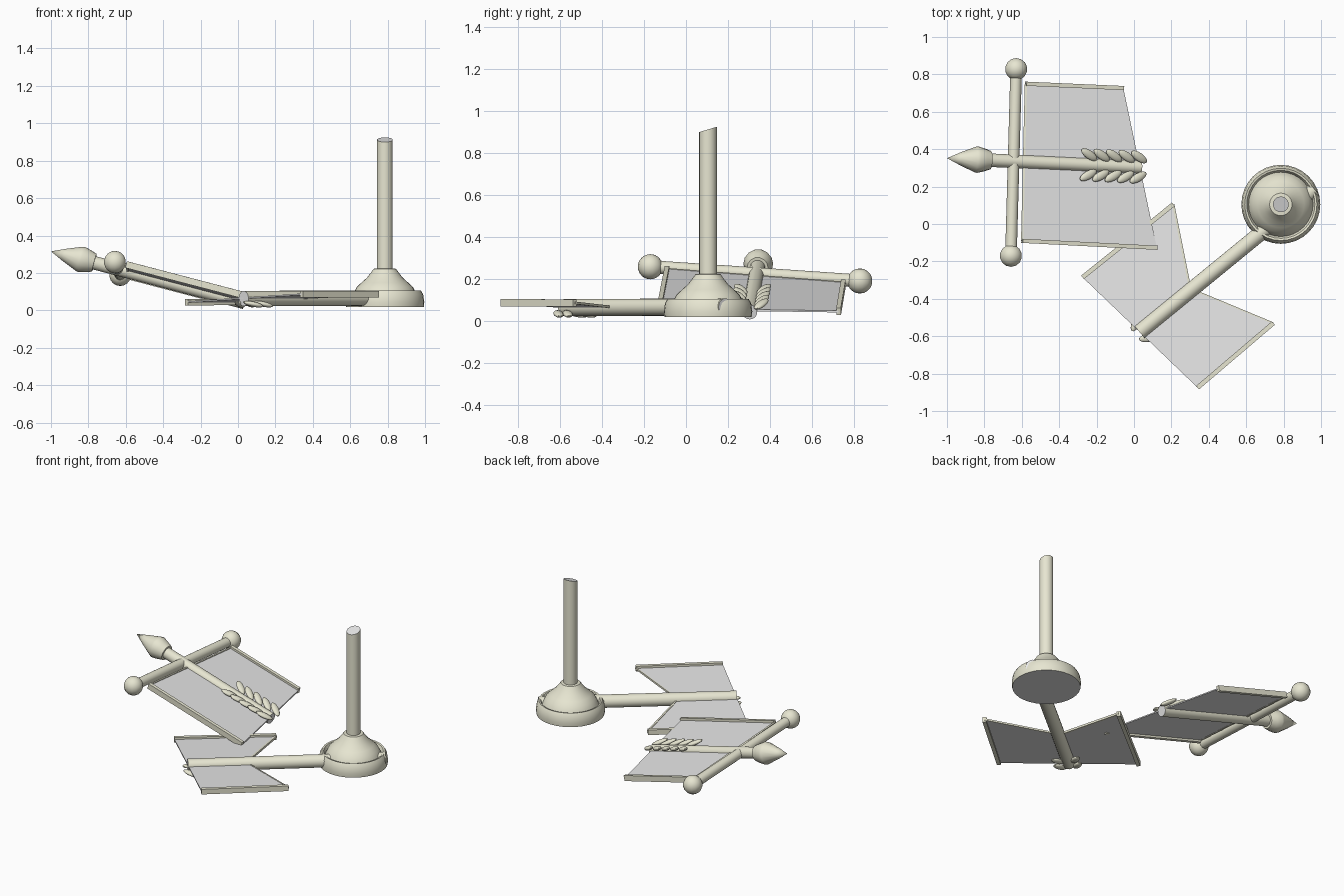
import bpy, bmesh, math
from mathutils import Vector, Matrix

if "Cube" in bpy.data.objects:
    bpy.data.objects.remove(bpy.data.objects["Cube"], do_unlink=True)


def material(name, rgb):
    m = bpy.data.materials.new(name)
    m.use_nodes = True
    m.diffuse_color = (*rgb, 1)
    m.node_tree.nodes["Principled BSDF"].inputs["Base Color"].default_value = (*rgb, 1)
    return m


BONE = material("pale bone", (0.80, 0.79, 0.64))
WHITE = material("plain white", (0.8, 0.8, 0.8))


def finish(bm, name, mats, smooth=True):
    bmesh.ops.recalc_face_normals(bm, faces=bm.faces)
    mesh = bpy.data.meshes.new(name)
    bm.to_mesh(mesh)
    bm.free()
    for m in mats:
        mesh.materials.append(m)
    ob = bpy.data.objects.new(name, mesh)
    bpy.context.collection.objects.link(ob)
    if smooth:
        bpy.ops.object.select_all(action="DESELECT")
        ob.select_set(True)
        bpy.context.view_layer.objects.active = ob
        bpy.ops.object.shade_smooth_by_angle(angle=math.radians(40))
    return ob


def turned(name, start, end, profile, sides=20, cap_white=True, slant=0):
    """Lathe a (radius, distance) profile along the line from start to end."""
    start, end = Vector(start), Vector(end)
    spin = (end - start).to_track_quat("Z", "Y").to_matrix().to_4x4()
    bm = bmesh.new()
    rings = []
    for r, h in profile:
        if r == 0:
            rings.append([bm.verts.new((0, 0, h))])
            continue
        angles = [2 * math.pi * i / sides for i in range(sides)]
        rings.append([bm.verts.new((r * math.cos(a), r * math.sin(a), h)) for a in angles])
    for low, high in zip(rings, rings[1:]):
        for i in range(sides):
            j = (i + 1) % sides
            corners = [low[i % len(low)], low[j % len(low)],
                       high[j % len(high)], high[i % len(high)]]
            bm.faces.new(list(dict.fromkeys(corners)))
    for ring in (rings[0], rings[-1]):
        if len(ring) > 1:
            bm.faces.new(ring).material_index = int(cap_white)
    if slant:
        for v in rings[-1]:
            v.co.z -= slant * v.co.y
    bmesh.ops.transform(bm, matrix=Matrix.Translation(start) @ spin, verts=bm.verts)
    return finish(bm, name, [BONE, WHITE])


def rod(name, a, b, r, **options):
    return turned(name, a, b, [(r, 0), (r, (Vector(b) - Vector(a)).length)], **options)


def ellipsoid(name, centre, size, rotation=None):
    bm = bmesh.new()
    bmesh.ops.create_uvsphere(bm, u_segments=14, v_segments=9, radius=1)
    mat = Matrix.Translation(centre) @ (rotation or Matrix()) @ Matrix.Diagonal((*size, 1))
    bmesh.ops.transform(bm, matrix=mat, verts=bm.verts)
    return finish(bm, name, [BONE])


def hem(name, a, b, width, height):
    a, b = Vector(a), Vector(b)
    bm = bmesh.new()
    bmesh.ops.create_cube(bm, size=1)
    mat = (Matrix.Translation((a + b) / 2) @ (b - a).to_track_quat("X", "Z").to_matrix().to_4x4()
           @ Matrix.Diagonal(((b - a).length, width, height, 1)))
    bmesh.ops.transform(bm, matrix=mat, verts=bm.verts)
    return finish(bm, name, [BONE], smooth=False)


def cloth(name, outline, height):
    """Thin sheet following a height function; returns its corner points."""
    points = [Vector((x, y, height(x, y))) for x, y in outline]
    bm = bmesh.new()
    sides = [[bm.verts.new(p + Vector((0, 0, dz))) for p in points] for dz in (-0.004, 0.004)]
    bm.faces.new(sides[0])
    bm.faces.new(sides[1])
    for i in range(len(points)):
        j = (i + 1) % len(points)
        bm.faces.new((sides[0][i], sides[0][j], sides[1][j], sides[1][i]))
    finish(bm, name, [WHITE], smooth=False)
    return points


def leaf_pair(name, point, direction, lift):
    """Two leaves spreading forward and outward from a point on a pole."""
    x_axis = Vector(direction).normalized()
    y_axis = Vector((0, 0, 1)).cross(x_axis).normalized()
    z_axis = x_axis.cross(y_axis)
    frame = Matrix((x_axis, y_axis, z_axis)).transposed().to_4x4()
    for side in (-1, 1):
        centre = Vector(point) + y_axis * side * 0.055 + z_axis * lift
        turn = frame @ Matrix.Rotation(side * math.radians(30), 4, "Z")
        turn = turn @ Matrix.Rotation(math.radians(-12 if lift > 0 else 12), 4, "Y")
        ellipsoid(f"{name}_{'left' if side > 0 else 'right'}", centre, (0.056, 0.023, 0.014), turn)


# Standing base with a grooved rim, dome and snapped post
BX, BY = 0.785, 0.105
turned("base", (BX, BY, 0), (BX, BY, 1),
       [(0.208, 0.018), (0.211, 0.045), (0.205, 0.085), (0.193, 0.105), (0.182, 0.102),
        (0.172, 0.08), (0.163, 0.10), (0.15, 0.125), (0.125, 0.148), (0.095, 0.175),
        (0.072, 0.205), (0.06, 0.222), (0.04, 0.224)], sides=32)
turned("standing_post", (BX, BY, 0), (BX, BY, 1), [(0.042, 0.2), (0.042, 0.912)], slant=0.3)

# Fallen lower pole, running through the base
low_a, low_b = Vector((0.03, -0.578, 0.063)), Vector((0.965, 0.187, 0.066))
low_dir = (low_b - low_a).normalized()
rod("lower_pole", low_a, low_b, 0.041)

# Torn lower banner
p = cloth("lower_banner",
          [(-0.275, -0.285), (0.21, 0.105), (0.30, -0.345), (0.745, -0.53), (0.34, -0.875)],
          lambda x, y: 0.065 + 0.05 * (0.634 * (x - 0.03) - 0.773 * (y + 0.578)))
hem("lower_hem_left", p[0], p[1], 0.024, 0.034)
hem("lower_hem_right", p[3], p[4], 0.024, 0.034)
hem("lower_tear_left", p[1], p[2], 0.012, 0.014)
hem("lower_tear_right", p[2], p[3], 0.008, 0.012)
for i in range(2):
    leaf_pair(f"lower_leaf_{i}", low_a + low_dir * (0.02 + 0.07 * i), low_dir, -0.03)

# Upper pole with its spear head
tip, up_end = Vector((-1.0, 0.352, 0.315)), Vector((0.035, 0.303, 0.042))
up_dir = (up_end - tip).normalized()
rod("upper_pole", tip + up_dir * 0.2, up_end, 0.036)
turned("spear_head", tip, up_end,
       [(0, 0), (0.035, 0.075), (0.068, 0.155), (0.071, 0.17), (0.062, 0.205), (0.05, 0.24)],
       sides=14, cap_white=False)

# Crossbar and its end balls
bar_near, bar_far = Vector((-0.658, -0.17, 0.258)), Vector((-0.63, 0.828, 0.19))
rod("crossbar", bar_near, bar_far, 0.031, cap_white=False)
for name, spot in (("near_ball", bar_near), ("far_ball", bar_far)):
    ellipsoid(name, spot, (0.06, 0.06, 0.06))

# Upper banner
p = cloth("upper_banner", [(-0.578, 0.75), (-0.057, 0.727), (0.122, -0.127), (-0.598, -0.09)],
          lambda x, y: 0.216 - 0.265 * (x + 0.6) - 0.07 * (y - 0.33))
hem("upper_hem_far", p[0], p[1], 0.022, 0.036)
hem("upper_hem_near", p[2], p[3], 0.022, 0.036)
hem("upper_hem_top", p[3], p[0], 0.012, 0.014)

# Laurel leaves along the upper pole
for i in range(5):
    spot = up_end - up_dir * (0.02 + 0.069 * i)
    leaf_pair(f"upper_leaf_{i}", spot, -up_dir, 0.034)
